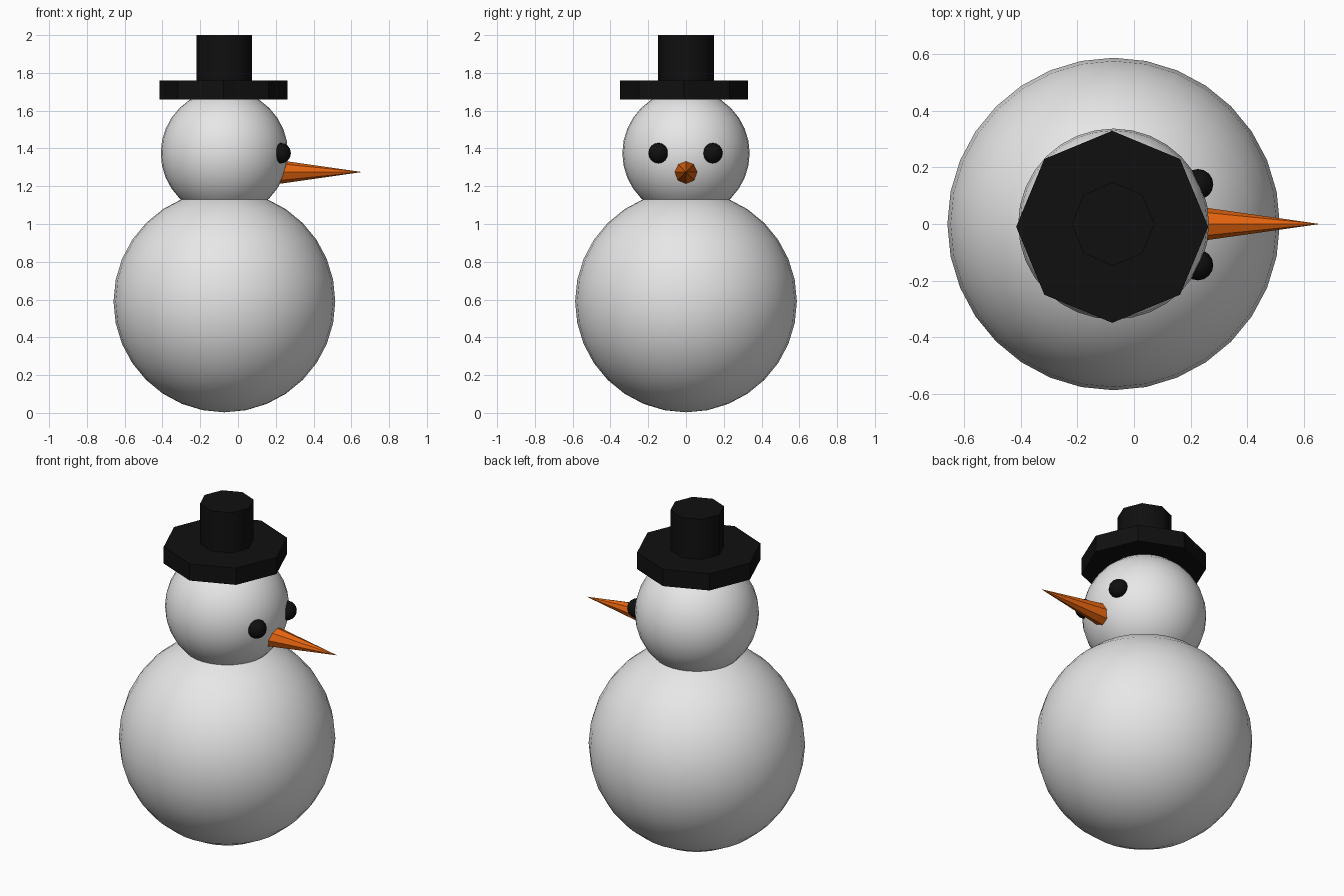
import bpy
import math

if "Cube" in bpy.data.objects:
    bpy.data.objects.remove(bpy.data.objects["Cube"])

CX = -0.072  # vertical axis of the snow figure


def material(name, rgb):
    m = bpy.data.materials.new(name)
    m.diffuse_color = (*rgb, 1.0)
    m.use_nodes = True
    m.node_tree.nodes["Principled BSDF"].inputs["Base Color"].default_value = m.diffuse_color
    return m


snow = material("snow_white", (0.8, 0.8, 0.8))
black = material("coal_black", (0.005, 0.005, 0.005))
carrot = material("carrot_orange", (0.8, 0.13, 0.005))


def finish(name, mat, smooth_angle=None):
    ob = bpy.context.object
    ob.name = name
    ob.data.materials.append(mat)
    if smooth_angle:
        bpy.ops.object.shade_smooth_by_angle(angle=math.radians(smooth_angle))
    return ob


def ball(name, mat, radius, loc, segments, rings):
    bpy.ops.mesh.primitive_uv_sphere_add(
        segments=segments, ring_count=rings, radius=radius, location=loc)
    return finish(name, mat, 60)


def disc(name, radius, z0, z1, x, y, smooth_angle=None):
    bpy.ops.mesh.primitive_cylinder_add(
        vertices=8, radius=radius, depth=z1 - z0, location=(x, y, (z0 + z1) / 2))
    return finish(name, black, smooth_angle)


# Snowballs
ball("body", snow, 0.587, (CX, 0, 0.59), 32, 16)
ball("head", snow, 0.337, (CX, 0, 1.375), 32, 16)

# Coal eyes
for side, y in (("left", 0.14), ("right", -0.145)):
    ball("eye_" + side, black, 0.054, (0.226, y, 1.375), 16, 8)

# Carrot nose pointing along +x
base_x, tip_x = 0.215, 0.656
bpy.ops.mesh.primitive_cone_add(
    vertices=8, radius1=0.063, radius2=0, depth=tip_x - base_x,
    location=((base_x + tip_x) / 2, 0, 1.275), rotation=(0, math.pi / 2, 0))
finish("nose", carrot)

# Top hat
disc("hat_brim", 0.339, 1.66, 1.76, CX - 0.005, -0.01)
disc("hat_crown", 0.147, 1.75, 2.0, CX - 0.002, 0, 60)
